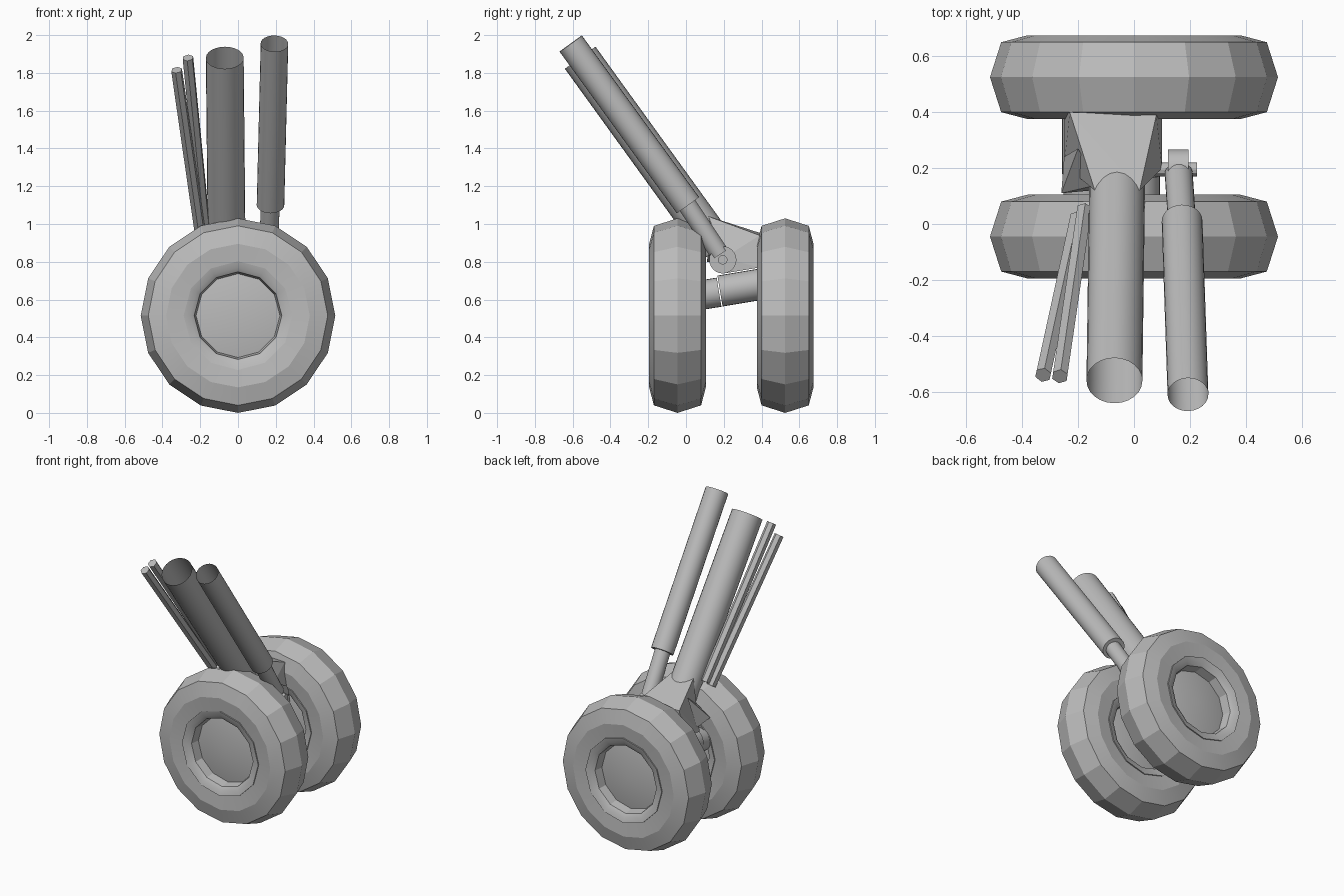
import bpy, bmesh, math
from mathutils import Vector, Matrix

cube = bpy.data.objects.get("Cube")
if cube:
    bpy.data.objects.remove(cube, do_unlink=True)

grey = bpy.data.materials.new("plain grey")
grey.use_nodes = True
COLOUR = (0.5, 0.5, 0.5, 1)
grey.diffuse_color = COLOUR
grey.node_tree.nodes["Principled BSDF"].inputs["Base Color"].default_value = COLOUR


def finish(name, bm, smooth=None, recalc=True):
    if recalc:
        bmesh.ops.recalc_face_normals(bm, faces=bm.faces)
    mesh = bpy.data.meshes.new(name)
    bm.to_mesh(mesh)
    bm.free()
    mesh.materials.append(grey)
    ob = bpy.data.objects.new(name, mesh)
    bpy.context.collection.objects.link(ob)
    if smooth:
        bpy.ops.object.select_all(action='DESELECT')
        ob.select_set(True)
        bpy.context.view_layer.objects.active = ob
        bpy.ops.object.shade_smooth_by_angle(angle=math.radians(smooth))
    return ob


def tube(name, start, end, radius, sides=24, capped=True, smooth=30):
    """Cylinder between two points."""
    a, b = Vector(start), Vector(end)
    turn = (b - a).to_track_quat('Z', 'Y').to_matrix().to_4x4()
    bm = bmesh.new()
    bmesh.ops.create_cone(bm, cap_ends=capped, segments=sides, radius1=radius,
                          radius2=radius, depth=(b - a).length,
                          matrix=Matrix.Translation((a + b) / 2) @ turn)
    return finish(name, bm, smooth, recalc=capped)


def lathe(name, profile, sides, centre, smooth, closed):
    """Spin (radius, y) points around the y axis."""
    bm = bmesh.new()
    verts = [bm.verts.new((r, y, 0)) for r, y in profile]
    edges = [bm.edges.new(p) for p in zip(verts, verts[1:])]
    if closed:
        edges.append(bm.edges.new((verts[-1], verts[0])))
    bmesh.ops.spin(bm, geom=verts + edges, cent=(0, 0, 0), axis=(0, 1, 0),
                   angle=math.tau, steps=sides, use_duplicate=False)
    bmesh.ops.remove_doubles(bm, verts=bm.verts, dist=0.0005)
    bmesh.ops.translate(bm, verts=bm.verts, vec=centre)
    return finish(name, bm, smooth)


def hull(name, points):
    bm = bmesh.new()
    for p in points:
        bm.verts.new(p)
    res = bmesh.ops.convex_hull(bm, input=bm.verts)
    loose = [v for v in res["geom_interior"] if isinstance(v, bmesh.types.BMVert)]
    bmesh.ops.delete(bm, geom=loose, context='VERTS')
    return finish(name, bm)


def mirrored(half):
    """Add the far side of a wheel profile."""
    return half + [(r, -y) for r, y in reversed(half)]


# Wheels: faceted tyre, stepped rim and shallow cone dish on both sides
tyre = mirrored([(0.27, 0.14), (0.38, 0.15), (0.475, 0.125)])
tyre.insert(3, (0.515, 0))
rim = mirrored([(0, 0.1), (0.222, 0.065), (0.232, 0.125), (0.255, 0.14), (0.288, 0.149)])
for side, y in (("front", -0.045), ("rear", 0.525)):
    lathe(side + "_tyre", tyre, 16, (0, y, 0.515), 20, True)
    lathe(side + "_rim", rim, 12, (0, y, 0.515), 20, False)

# Main strut, open at the top
tube("main_strut", (-0.07, -0.56, 1.88), (-0.06, 0.17, 0.87), 0.1, capped=False)

# Side actuator: sleeve, inner rod, eye and pin
sleeve_end = (0.172, 0.01, 1.1)
tube("actuator_sleeve", (0.193, -0.61, 1.955), sleeve_end, 0.073, capped=False)
hull_end = Vector(sleeve_end)
tube("actuator_collar", hull_end + Vector((0, -0.006, 0.008)), hull_end, 0.072)
tube("actuator_rod", (0.173, -0.02, 1.14), (0.16, 0.18, 0.84), 0.05)
tube("actuator_eye", (0.122, 0.195, 0.81), (0.195, 0.195, 0.81), 0.072)
tube("actuator_pin", (0.03, 0.195, 0.81), (0.225, 0.195, 0.81), 0.025, 12)

# Pair of thin six-sided rods
tube("outer_thin_rod", (-0.325, -0.54, 1.815), (-0.203, 0.02, 0.97), 0.03, 6, smooth=None)
tube("inner_thin_rod", (-0.265, -0.545, 1.88), (-0.178, 0.05, 1.0), 0.03, 6, smooth=None)

# Bracket joining the strut to the axle
hull("bracket", [(-0.14, 0.12, 1.04), (0.02, 0.12, 1.04),
                 (-0.15, 0.15, 0.85), (0.04, 0.15, 0.85),
                 (-0.23, 0.40, 0.95), (0.08, 0.39, 0.94),
                 (-0.25, 0.39, 0.77), (0.1, 0.39, 0.77),
                 (-0.25, 0.21, 0.74), (0.1, 0.21, 0.74), (0.1, 0.2, 0.82)])
hull("bracket_fin", [(-0.2, 0.27, 0.98), (-0.26, 0.11, 0.8), (-0.15, 0.12, 0.86),
                     (-0.13, 0.14, 0.92), (-0.25, 0.24, 0.78)])

# Twin tilted axle barrels with front collars
for side, x in (("left", 0.015), ("right", -0.175)):
    tube(side + "_axle_barrel", (x, 0.18, 0.645), (x, 0.42, 0.685), 0.083)
    tube(side + "_axle_collar", (x, 0.09, 0.625), (x, 0.175, 0.639), 0.078)
